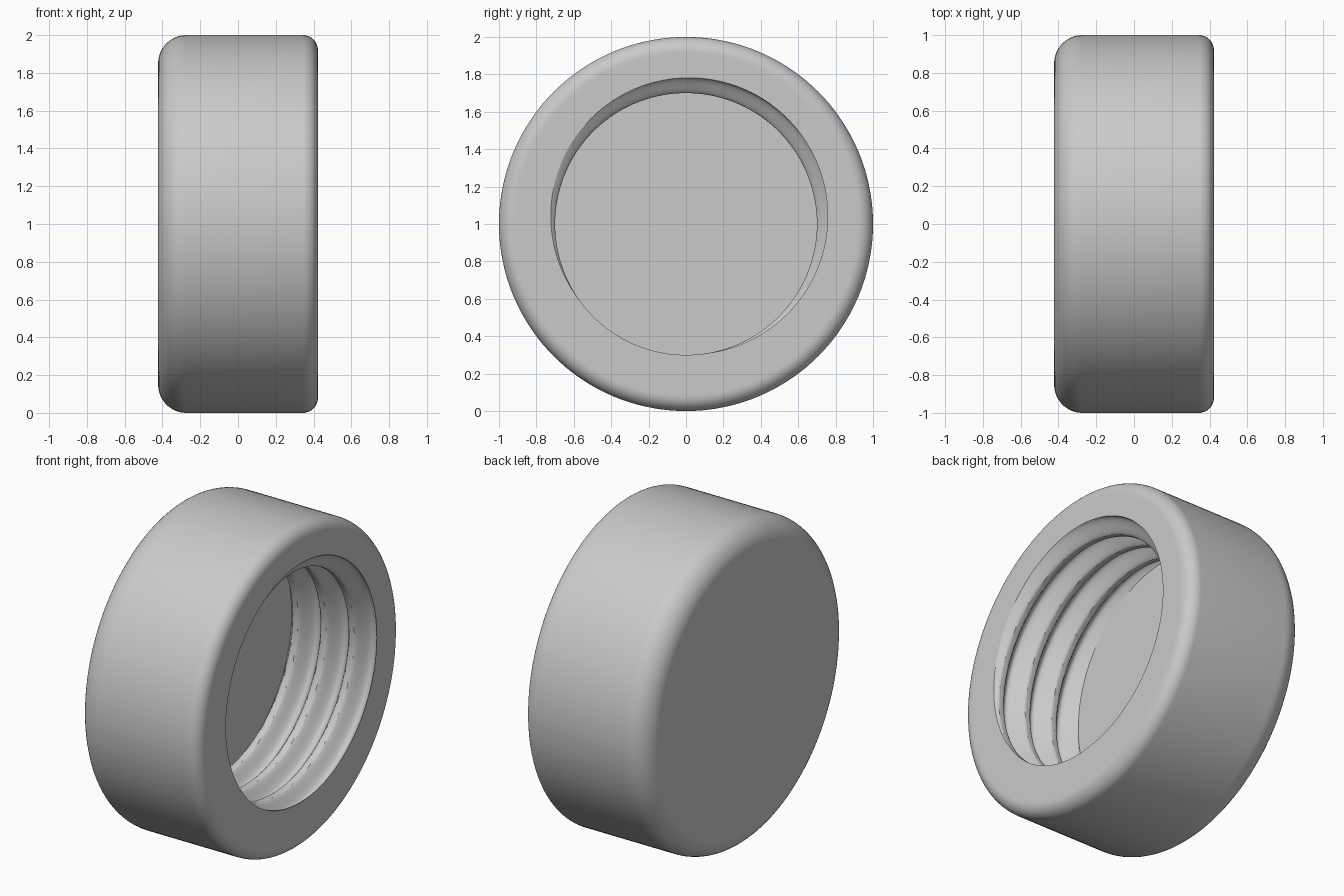
import bpy
import bmesh
from math import sin, cos, pi, tau, radians

old = bpy.data.objects.get("Cube")
if old:
    bpy.data.objects.remove(old, do_unlink=True)

SEGMENTS = 144
HALF_WIDTH, OUTER = 0.423, 1.0
FLOOR_X = -0.178
CREST, DEPTH, PITCH = 0.70, 0.085, 0.193
BACK_FILLET, FRONT_FILLET = 0.15, 0.08
THREAD_STEPS = 80


def thread_radius(x, angle):
    """Bore radius of a right-handed groove with rounded crests and roots."""
    phase = angle - radians(68) - tau * (x - HALF_WIDTH) / PITCH
    return CREST + DEPTH * max(0, 0.46 + 0.54 * cos(phase))


def fillet(x, radius, start, size, steps=12):
    """Quarter-round points as (x, radius)."""
    return [(x + size * cos(a), radius + size * sin(a))
            for a in (start - pi / 2 * i / steps for i in range(steps + 1))]


# Outer wall from the closed end to the open rim
outer = [(-HALF_WIDTH, OUTER - BACK_FILLET - 0.02)]
outer += fillet(-HALF_WIDTH + BACK_FILLET, OUTER - BACK_FILLET, pi, BACK_FILLET)
outer += fillet(HALF_WIDTH - FRONT_FILLET, OUTER - FRONT_FILLET, pi / 2, FRONT_FILLET)
outer.append((HALF_WIDTH, OUTER - FRONT_FILLET - 0.02))

bm = bmesh.new()


def add_ring(x, radius_at):
    ring = []
    for i in range(SEGMENTS):
        a = tau * i / SEGMENTS
        r = radius_at(x, a)
        ring.append(bm.verts.new((x, r * cos(a), 1 + r * sin(a))))
    return ring


shell = [add_ring(x, lambda _x, _a, r=r: r) for x, r in outer]

# Threaded bore from the open rim down to the floor
bore = [add_ring(HALF_WIDTH + (FLOOR_X - HALF_WIDTH) * i / THREAD_STEPS, thread_radius)
        for i in range(THREAD_STEPS + 1)]

rings = shell + bore
for a, b in zip(rings, rings[1:]):
    for i in range(SEGMENTS):
        j = (i + 1) % SEGMENTS
        bm.faces.new((a[i], a[j], b[j], b[i]))

# Closed end and bore floor
bm.faces.new(shell[0])
bm.faces.new(bore[-1])
bmesh.ops.recalc_face_normals(bm, faces=bm.faces)

# Crisp edge all round the bore mouth and the floor
for ring in (bore[0], bore[-1]):
    for i in range(SEGMENTS):
        bm.edges.get((ring[i - 1], ring[i])).smooth = False

mesh = bpy.data.meshes.new("threaded_cap")
bm.to_mesh(mesh)
bm.free()
cap = bpy.data.objects.new("threaded_cap", mesh)
bpy.context.collection.objects.link(cap)

# Plain grey material
grey = bpy.data.materials.new("light_grey")
grey.use_nodes = True
colour = (0.59, 0.59, 0.59, 1)
grey.diffuse_color = colour
grey.node_tree.nodes["Principled BSDF"].inputs["Base Color"].default_value = colour
mesh.materials.append(grey)

# Smooth walls, keeping the crisp edges
bpy.ops.object.select_all(action="DESELECT")
cap.select_set(True)
bpy.context.view_layer.objects.active = cap
bpy.ops.object.shade_smooth_by_angle(angle=radians(35), keep_sharp_edges=True)
